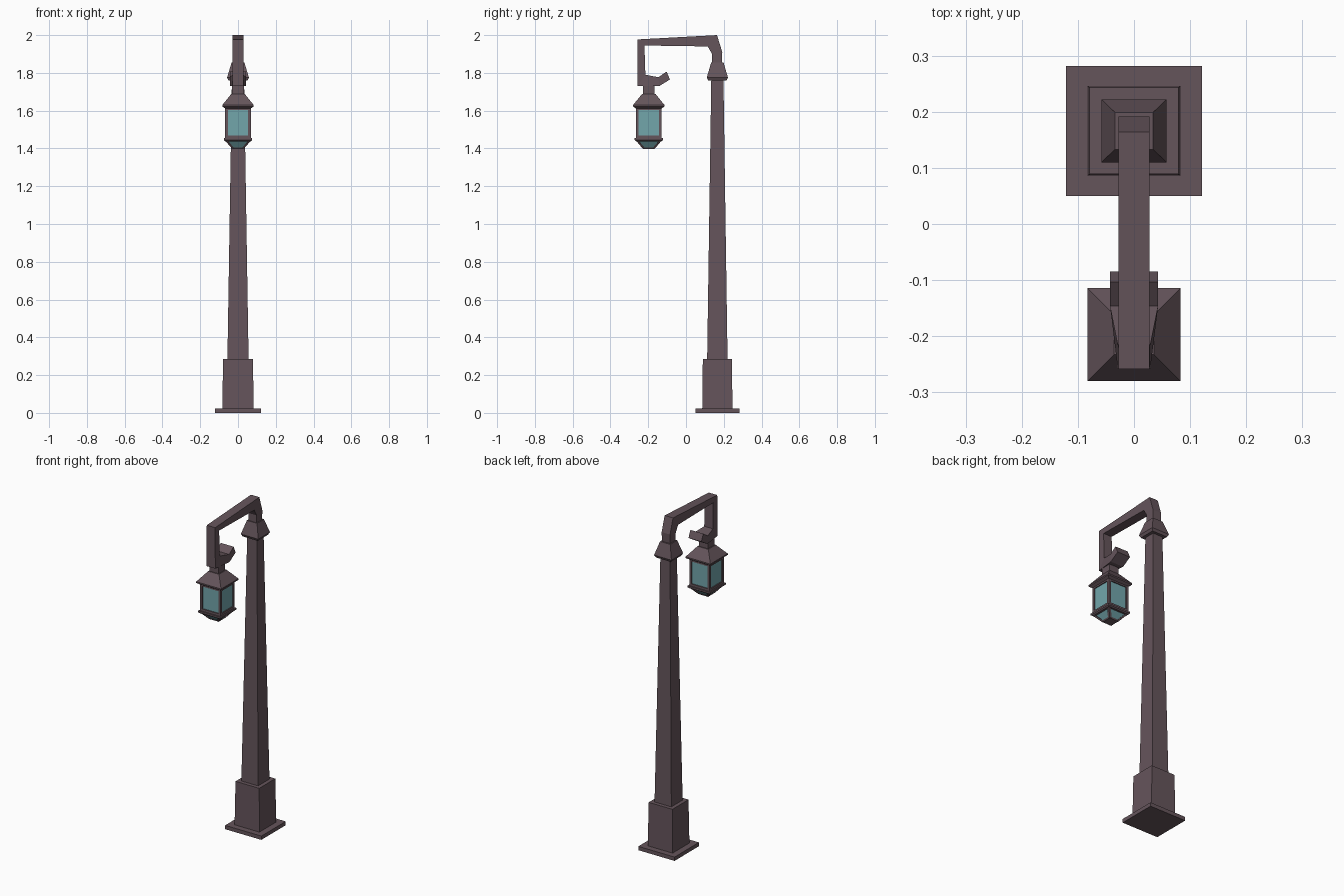
import bpy

if "Cube" in bpy.data.objects:
    bpy.data.objects.remove(bpy.data.objects["Cube"])

POLE_Y, LAMP_Y = 0.166, -0.197


def material(name, rgb):
    m = bpy.data.materials.new(name)
    m.diffuse_color = (*rgb, 1)
    m.use_nodes = True
    m.node_tree.nodes["Principled BSDF"].inputs["Base Color"].default_value = m.diffuse_color
    return m


METAL = material("dark_metal", (0.13, 0.09, 0.105))
GLASS = material("teal_glass", (0.17, 0.38, 0.41))


def loft(name, rings, mat=METAL):
    """Join a run of four-cornered rings into a closed flat-shaded solid."""
    verts = [p for ring in rings for p in ring]
    faces = [(0, 1, 2, 3)]
    for r in range(len(rings) - 1):
        for i in range(4):
            a, b = 4 * r + i, 4 * r + (i + 1) % 4
            faces.append((a, b, b + 4, a + 4))
    n = len(verts) - 4
    faces.append((n + 3, n + 2, n + 1, n))
    mesh = bpy.data.meshes.new(name)
    mesh.from_pydata(verts, [], faces)
    mesh.materials.append(mat)
    ob = bpy.data.objects.new(name, mesh)
    bpy.context.collection.objects.link(ob)
    # consistent outward normals
    import bmesh
    bm = bmesh.new()
    bm.from_mesh(mesh)
    bmesh.ops.recalc_face_normals(bm, faces=bm.faces)
    bm.to_mesh(mesh)
    bm.free()
    return ob


def rect(cx, cy, z, hx, hy=None):
    hy = hx if hy is None else hy
    return [(cx - hx, cy - hy, z), (cx + hx, cy - hy, z),
            (cx + hx, cy + hy, z), (cx - hx, cy + hy, z)]


def stack(name, cy, sections, mat=METAL):
    """Stacked centred rectangles: (z, half width, half depth)."""
    return loft(name, [rect(0, cy, *s) for s in sections], mat)


# Post: foot plate, plinth, tapered shaft and collar
stack("foot_plate", POLE_Y, [(0, .121, .116), (.023, .121, .116)])
stack("plinth", POLE_Y, [(.023, .083, .080), (.285, .079, .077)])
stack("shaft", POLE_Y, [(.285, .056, .054), (1.78, .032, .032)])
stack("collar", POLE_Y, [(1.76, .050, .049), (1.775, .058, .056),
                         (1.855, .034, .033)])

# Bent arm ending in an upturned hook: (outer y, z, inner y, z, half width)
arm = [(.190, 1.85, .138, 1.85, .028),
       (.192, 1.91, .138, 1.90, .028),
       (.164, 2.00, .115, 1.94, .028),
       (-.258, 1.977, -.220, 1.945, .028),
       (-.258, 1.73, -.215, 1.79, .029),
       (-.142, 1.73, -.146, 1.777, .043),
       (-.085, 1.765, -.103, 1.807, .043)]
loft("arm", [[(-w, y0, z0), (w, y0, z0), (w, y1, z1), (-w, y1, z1)]
             for y0, z0, y1, z1, w in arm])

# Lantern roof and neck
stack("lantern_neck", LAMP_Y, [(1.68, .031), (1.735, .031)])
stack("lantern_roof", LAMP_Y, [(1.612, .068), (1.622, .083), (1.630, .083),
                               (1.688, .036)])

# Lantern glass: upright box and sloped underside
stack("lantern_glass", LAMP_Y, [(1.45, .062), (1.615, .062)], GLASS)
stack("lantern_lower_glass", LAMP_Y, [(1.402, .028), (1.45, .066)], GLASS)

# Lantern frame: rails, corner posts and sloped ribs
stack("lantern_top_rail", LAMP_Y, [(1.603, .068), (1.615, .068)])
stack("lantern_bottom_rail", LAMP_Y, [(1.452, .068), (1.468, .068)])
stack("lantern_lip", LAMP_Y, [(1.438, .068), (1.444, .075), (1.454, .075)])
stack("lantern_bottom_plate", LAMP_Y, [(1.398, .030), (1.405, .035)])
for sx in (-1, 1):
    for sy in (-1, 1):
        def at(d, z, h):
            return rect(sx * d, LAMP_Y + sy * d, z, h)
        loft("lantern_post", [at(.061, 1.46, .007), at(.061, 1.61, .007)])
        loft("lantern_rib", [at(.025, 1.399, .007), at(.064, 1.445, .007)])
